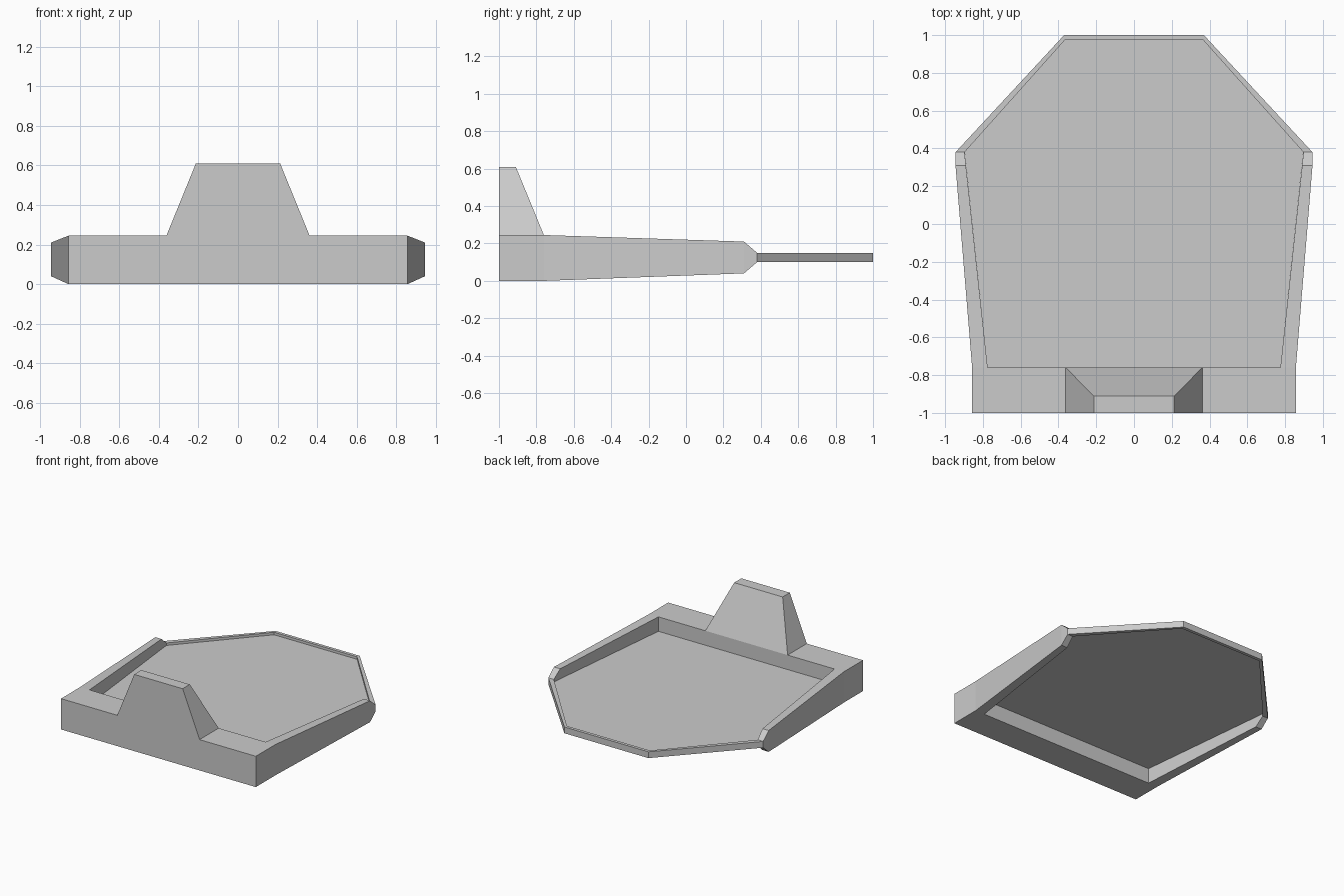
import bpy, bmesh

cube = bpy.data.objects.get("Cube")
if cube:
    bpy.data.objects.remove(cube, do_unlink=True)

grey = bpy.data.materials.new("light_grey")
grey.use_nodes = True
grey.diffuse_color = (0.6, 0.6, 0.6, 1)
grey.node_tree.nodes["Principled BSDF"].inputs["Base Color"].default_value = (0.6, 0.6, 0.6, 1)


def finish(name, bm):
    bmesh.ops.remove_doubles(bm, verts=bm.verts, dist=0.0005)
    bmesh.ops.recalc_face_normals(bm, faces=bm.faces)
    mesh = bpy.data.meshes.new(name)
    bm.to_mesh(mesh)
    bm.free()
    mesh.materials.append(grey)
    bpy.context.collection.objects.link(bpy.data.objects.new(name, mesh))


def mirrored(half):
    """Append the x-mirrored sections in reverse order."""
    other = [((-o[0], o[1]), (-i[0], i[1]), lo, hi) for o, i, lo, hi in reversed(half)]
    return half + other


def loft(name, sections):
    """Join box sections given as outer point, inner point, bottom z, top z."""
    bm = bmesh.new()
    rings = [[bm.verts.new((*p, z)) for p, z in ((o, lo), (o, hi), (i, hi), (i, lo))]
             for o, i, lo, hi in sections]
    for a, b in zip(rings, rings[1:]):
        for k in range(4):
            n = (k + 1) % 4
            corners = [a[k], a[n], b[n], b[k]]
            # Neighbouring sections may share an inner edge
            kept = []
            for v in corners:
                if all((v.co - w.co).length > 0.0005 for w in kept):
                    kept.append(v)
            if len(kept) > 2:
                bm.faces.new(kept)
    bm.faces.new(rings[0])
    bm.faces.new(rings[-1])
    finish(name, bm)


def prism(name, bottom, top):
    """Solid between two matching loops of points."""
    bm = bmesh.new()
    a = [bm.verts.new(p) for p in bottom]
    b = [bm.verts.new(p) for p in top]
    bm.faces.new(a)
    bm.faces.new(b)
    for k in range(len(a)):
        n = (k + 1) % len(a)
        bm.faces.new((a[k], a[n], b[n], b[k]))
    finish(name, bm)


# Thick front bar with tapering side rails
inner_front, inner_tip, inner_back = (0.775, -0.76), (0.897, 0.38), (0.365, 0.975)
loft("front_bar_and_side_rails", mirrored([
    ((0.945, 0.38), inner_tip, 0.10, 0.15),
    ((0.945, 0.31), (0.89, 0.31), 0.04, 0.21),
    ((0.857, -0.76), inner_front, 0, 0.245),
    ((0.857, -1), inner_front, 0, 0.245),
]))

# Thin rim around the back
loft("back_rim", mirrored([
    ((0.945, 0.38), inner_tip, 0.10, 0.15),
    ((0.37, 1), inner_back, 0.10, 0.15),
]))

# Recessed floor panel
right = [inner_front, inner_tip, inner_back]
outline = right + [(-x, y) for x, y in reversed(right)]
prism("floor_panel", [(x, y, 0.12) for x, y in outline], [(x, y, 0.13) for x, y in outline])


# Tapered block standing on the front bar
def rectangle(half_width, back, z):
    return [(-half_width, -1, z), (half_width, -1, z), (half_width, back, z), (-half_width, back, z)]


prism("front_block", rectangle(0.362, -0.76, 0.245), rectangle(0.213, -0.91, 0.61))
